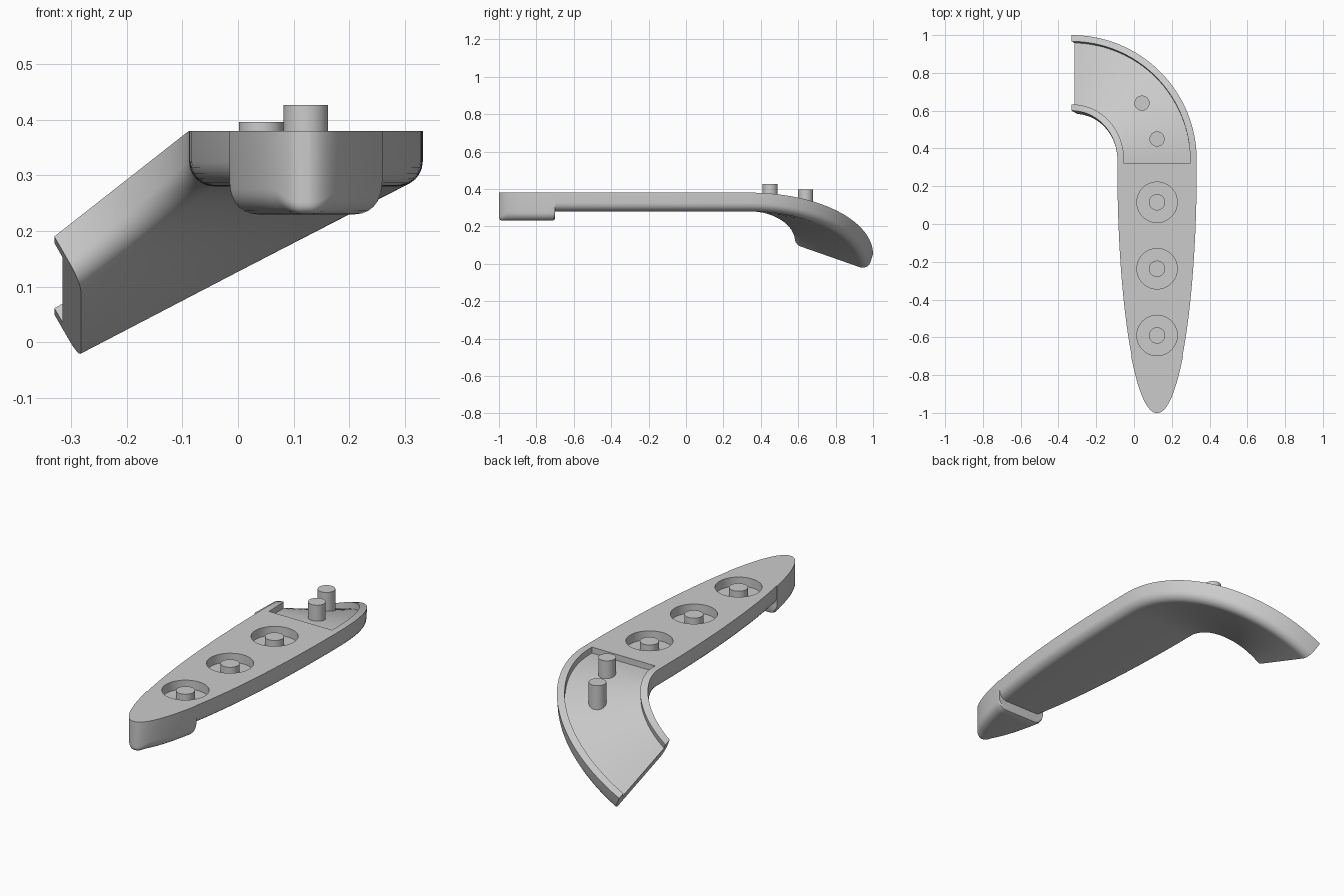
import bpy, bmesh, math
from mathutils import Vector

if "Cube" in bpy.data.objects:
    bpy.data.objects.remove(bpy.data.objects["Cube"], do_unlink=True)

grey = bpy.data.materials.new("plain_grey")
grey.use_nodes = True
colour = (0.6, 0.6, 0.6, 1)
grey.diffuse_color = colour
grey.node_tree.nodes["Principled BSDF"].inputs["Base Color"].default_value = colour

TOP = 0.38          # deck height
MID = 0.122         # handle centre line
HALF = 0.21         # largest half width
THICK = 0.1
UP = Vector((0, 0, 1))


def smooth(ob):
    bpy.ops.object.select_all(action='DESELECT')
    ob.select_set(True)
    bpy.context.view_layer.objects.active = ob
    bpy.ops.object.shade_smooth_by_angle(angle=math.radians(35))


def section(inner, outer, up, thick=THICK, recess=0.0):
    """Closed section: flat or recessed top, upright sides, rounded bottom."""
    side = outer - inner
    w = side.length
    side.normalize()
    rim = min(0.035, w * 0.1)
    r = min(0.045, w * 0.4)
    pts = [(0, 0), (rim, 0), (rim, recess), (w - rim, recess), (w - rim, 0), (w, 0)]
    arc = [(r * (1 - math.cos(a)), thick - r + r * math.sin(a))
           for a in (math.pi / 2 * i / 6 for i in range(7))]
    pts += [(w - u, n) for u, n in arc] + arc[::-1]
    return [inner + side * u - up * n for u, n in pts]


def straight(y, thick=THICK, recess=0.0, extra=0.0):
    """Section of the straight handle, whose plan is a long half ellipse."""
    k = min(0, (y - 0.3) / 1.3)
    hw = max(0.004, HALF * math.sqrt(max(0, 1 - k * k))) + extra
    return section(Vector((MID - hw, y, TOP)), Vector((MID + hw, y, TOP)), UP, thick, recess)


def bend(t, recess):
    """Section of the tail, which turns left and drops as it goes."""
    def rail(rx, ry, drop):
        return Vector((-0.33 + rx * math.cos(t), 0.34 + ry * math.sin(t),
                       TOP - drop * (1 - math.cos(t))))
    inner, outer = rail(0.242, 0.26, 0.19), rail(0.662, 0.66, 0.33)
    along = Vector((-0.452 * math.sin(t), 0.46 * math.cos(t), -0.26 * math.sin(t)))
    return section(inner, outer, (outer - inner).cross(along).normalized(), THICK, recess)


def loft(name, rings):
    bm = bmesh.new()
    rows = [[bm.verts.new(p) for p in ring] for ring in rings]
    for a, b in zip(rows, rows[1:]):
        for i in range(len(a)):
            j = (i + 1) % len(a)
            bm.faces.new((a[i], a[j], b[j], b[i]))
    bm.faces.new(rows[0][::-1])
    bm.faces.new(rows[-1])
    bmesh.ops.remove_doubles(bm, verts=bm.verts, dist=1e-5)
    bmesh.ops.recalc_face_normals(bm, faces=bm.faces)
    return make(name, bm)


def make(name, bm):
    mesh = bpy.data.meshes.new(name)
    bm.to_mesh(mesh)
    bm.free()
    mesh.materials.append(grey)
    ob = bpy.data.objects.new(name, mesh)
    bpy.context.collection.objects.link(ob)
    return ob


def cylinder(name, x, y, low, high, radius):
    bm = bmesh.new()
    bmesh.ops.create_cone(bm, cap_ends=True, segments=48, radius1=radius,
                          radius2=radius, depth=high - low)
    bmesh.ops.translate(bm, verts=bm.verts, vec=(x, y, (low + high) / 2))
    return make(name, bm)


# Handle and curved tail in one sweep, with a shallow tray along the tail
TRAY = 0.03
rings = [straight(-0.7 + 1.02 * i / 24) for i in range(25)]
rings.append(straight(0.32, recess=TRAY))
rings += [bend(math.pi / 2 * i / 32, TRAY) for i in range(33)]
handle = loft("handle", rings)

# Deeper nose block closing the front of the handle
nose = []
for i in range(21):
    y = -1 + 0.285 * (i / 20) ** 2
    ease = max(0, 1 - i / 6)
    nose.append(straight(y, 0.15 - 0.02 * ease ** 2, extra=0.003))
nose += [straight(-0.705, 0.146, extra=0.003), straight(-0.7, 0.137, extra=0.003)]
smooth(loft("nose_block", nose))

# Round pits with a flush centre post
for i, y in enumerate((0.115, -0.237, -0.59)):
    cutter = cylinder("pit_cutter", MID, y, TOP - 0.045, TOP + 0.1, 0.107)
    cutter.hide_render = True
    mod = handle.modifiers.new("pit", 'BOOLEAN')
    mod.operation = 'DIFFERENCE'
    mod.solver = 'EXACT'
    mod.object = cutter
    bpy.context.view_layer.objects.active = handle
    bpy.ops.object.modifier_apply(modifier=mod.name)
    bpy.data.objects.remove(cutter, do_unlink=True)
    smooth(cylinder(f"pit_post_{i + 1}", MID, y, TOP - 0.06, TOP - 0.001, 0.043))
smooth(handle)

# Pegs standing in the tail tray
smooth(cylinder("front_peg", MID, 0.45, 0.32, 0.426, 0.04))
smooth(cylinder("rear_peg", 0.042, 0.64, 0.26, 0.396, 0.04))
